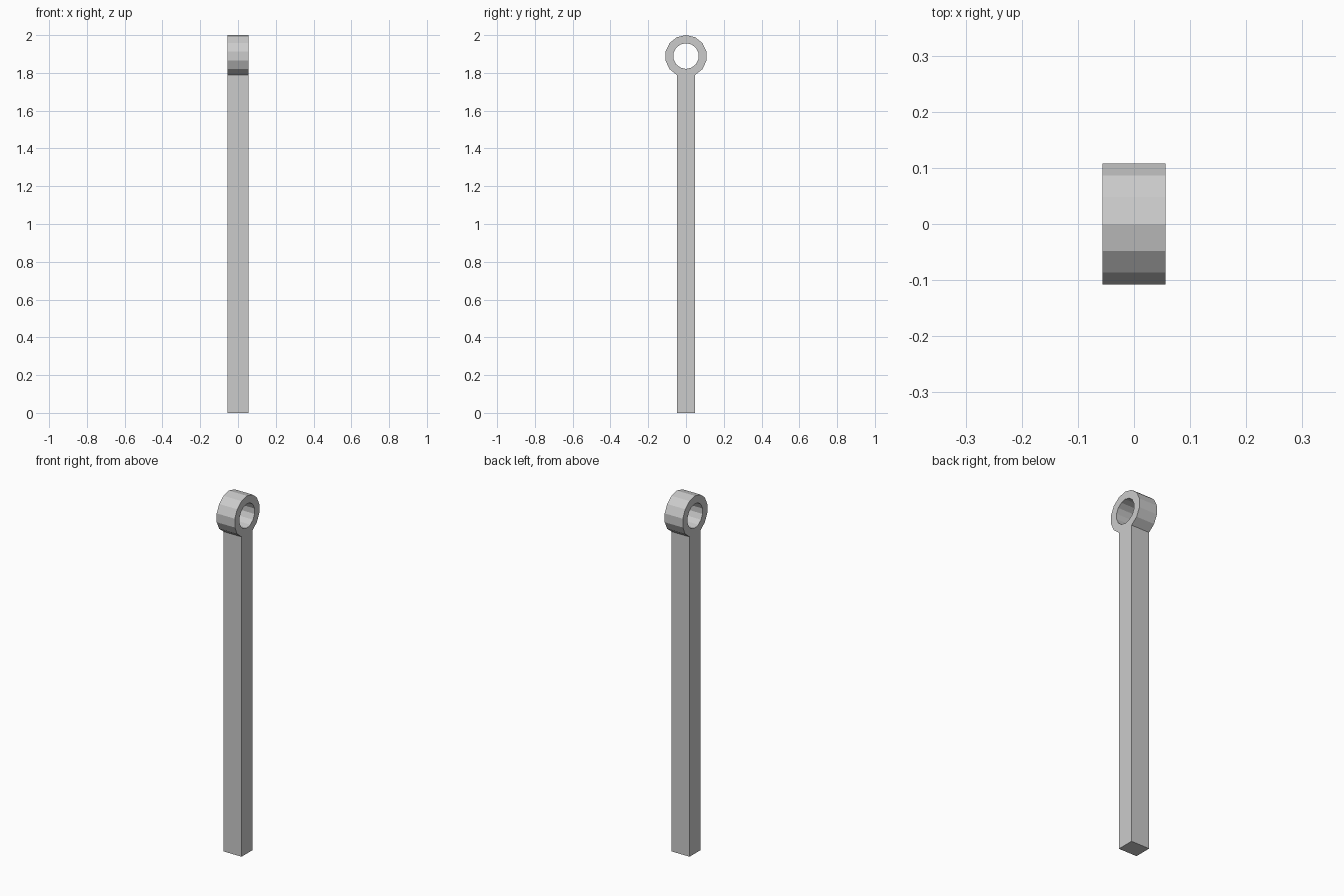
import bpy, bmesh, math

if "Cube" in bpy.data.objects:
    bpy.data.objects.remove(bpy.data.objects["Cube"])

SIDES = 14
R_OUT, R_IN = 0.111, 0.068
HALF_X = 0.056
CENTRE_Z = 2 - R_OUT

bm = bmesh.new()


def loop(radius):
    # points start at the bottom of the ring
    pts = []
    for i in range(SIDES):
        a = 2 * math.pi * i / SIDES
        pts.append(bm.verts.new((-HALF_X, radius * math.sin(a), CENTRE_Z - radius * math.cos(a))))
    return pts


# ring eye at the top
outer, inner = loop(R_OUT), loop(R_IN)
profile = []
for i in range(SIDES):
    j = (i + 1) % SIDES
    profile.append(bm.faces.new((outer[i], outer[j], inner[j], inner[i])))

# straight shank, growing from the lowest ring corners
half_y = outer[1].co.y
foot_l = bm.verts.new((-HALF_X, -half_y, 0))
foot_r = bm.verts.new((-HALF_X, half_y, 0))
profile.append(bm.faces.new((foot_l, foot_r, outer[1], outer[0], outer[-1])))

# thickness along x
bmesh.ops.recalc_face_normals(bm, faces=bm.faces[:])
res = bmesh.ops.extrude_face_region(bm, geom=profile, use_keep_orig=True)
moved = [g for g in res["geom"] if isinstance(g, bmesh.types.BMVert)]
bmesh.ops.translate(bm, verts=moved, vec=(2 * HALF_X, 0, 0))
bmesh.ops.recalc_face_normals(bm, faces=bm.faces[:])

mesh = bpy.data.meshes.new("eye_pin")
bm.to_mesh(mesh)
bm.free()
bpy.context.collection.objects.link(bpy.data.objects.new("eye_pin", mesh))
